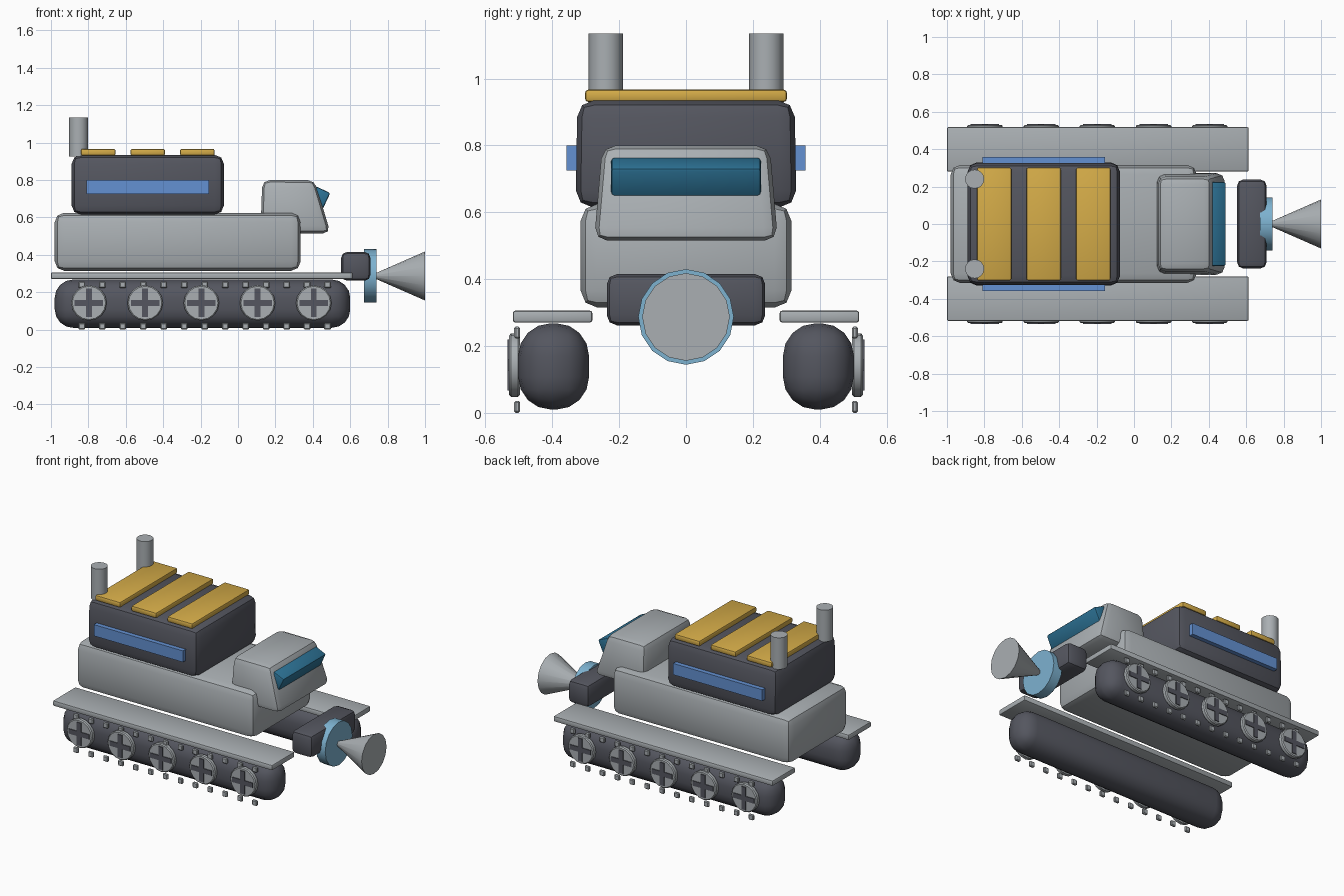
import bpy, bmesh, math
from mathutils import Matrix, Vector

if "Cube" in bpy.data.objects:
    bpy.data.objects.remove(bpy.data.objects["Cube"])


def material(name, rgb):
    m = bpy.data.materials.new(name)
    m.diffuse_color = (*rgb, 1)
    m.use_nodes = True
    m.node_tree.nodes["Principled BSDF"].inputs["Base Color"].default_value = m.diffuse_color
    return m


GREY = material("light_grey", (0.40, 0.43, 0.45))
DARK = material("dark_grey", (0.089, 0.093, 0.115))
YELLOW = material("yellow", (0.66, 0.41, 0.065))
BLUE = material("blue", (0.127, 0.283, 0.645))
TEAL = material("teal", (0.026, 0.171, 0.305))
SKY = material("light_blue", (0.205, 0.445, 0.631))


def finish(bm, name, mat):
    bmesh.ops.recalc_face_normals(bm, faces=bm.faces)
    me = bpy.data.meshes.new(name)
    bm.to_mesh(me)
    bm.free()
    me.materials.append(mat)
    ob = bpy.data.objects.new(name, me)
    bpy.context.collection.objects.link(ob)
    return ob


def box(name, mat, x, y, z, bevel=0.0, segs=2, shape=None):
    """Box between (min, max) pairs; shape may move corners before bevelling."""
    bm = bmesh.new()
    bmesh.ops.create_cube(bm, size=1)
    lo, hi = Vector((x[0], y[0], z[0])), Vector((x[1], y[1], z[1]))
    for v in bm.verts:
        sign = v.co * 2
        v.co = Vector([(a + b) / 2 + c * (b - a) for a, b, c in zip(lo, hi, v.co)])
        if shape:
            shape(v.co, sign)
    if bevel:
        bmesh.ops.bevel(bm, geom=bm.edges[:], offset=bevel, offset_type='OFFSET',
                        segments=segs, profile=0.5, affect='EDGES', clamp_overlap=True)
    return finish(bm, name, mat)


def tube(name, mat, centre, r1, r2, depth, axis='Z', sides=16, bevel=0.0):
    """Cylinder or cone along an axis (r1 at the low end)."""
    bm = bmesh.new()
    bmesh.ops.create_cone(bm, cap_ends=True, segments=sides, radius1=r1, radius2=r2, depth=depth)
    if bevel:
        rims = [e for e in bm.edges if abs(e.verts[0].co.z - e.verts[1].co.z) < 1e-5]
        bmesh.ops.bevel(bm, geom=rims, offset=bevel, segments=1, affect='EDGES')
    rot = {'Z': Matrix(), 'X': Matrix.Rotation(math.pi / 2, 4, 'Y'),
           'Y': Matrix.Rotation(-math.pi / 2, 4, 'X')}[axis]
    bm.transform(Matrix.Translation(centre) @ rot)
    return finish(bm, name, mat)


def span(side, a, b):
    return (a, b) if side > 0 else (-b, -a)


# Hull and engine block
box("hull", GREY, (-0.98, 0.335), (-0.315, 0.315), (0.315, 0.625), 0.05)


def engine_taper(co, s):
    if s.z > 0:
        co.y *= 0.985


box("engine_block", DARK, (-0.89, -0.075), (-0.33, 0.33), (0.615, 0.935), 0.05, 2, engine_taper)
for i, x in enumerate((-0.84, -0.575, -0.31)):
    box(f"roof_panel_{i}", YELLOW, (x, x + 0.185), (-0.302, 0.302), (0.93, 0.967), 0.01)


# Cab with a sloped front and narrower roof, and its tilted visor
def cab_taper(co, s):
    if s.z > 0:
        co.y *= 0.91
        co.x += -0.085 if s.x > 0 else 0.01


box("cab", GREY, (0.12, 0.495), (-0.275, 0.275), (0.515, 0.80), 0.04, 2, cab_taper)
visor = box("cab_visor", TEAL, (-0.042, 0.042), (-0.224, 0.224), (-0.048, 0.048), 0.01)
visor.data.transform(Matrix.Translation((0.435, 0, 0.705)) @ Matrix.Rotation(math.radians(25), 4, 'Y'))

# Nose block, mounting disc and flared horn
box("nose_block", DARK, (0.552, 0.708), (-0.237, 0.237), (0.262, 0.415), 0.03)
tube("nose_disc", SKY, (0.708, 0, 0.287), 0.143, 0.143, 0.066, 'X', 16)
tube("nose_horn", GREY, (0.86, 0, 0.287), 0.008, 0.131, 0.28, 'X', 16)

for s, side in ((-1, "front"), (1, "back")):
    # Exhaust and side stripe
    tube(f"{side}_exhaust", GREY, (-0.852, s * 0.24, 1.03), 0.051, 0.051, 0.21)
    box(f"{side}_stripe", BLUE, (-0.81, -0.155), span(s, 0.32, 0.357), (0.725, 0.80))
    # Track and fender
    box(f"{side}_track", DARK, (-0.98, 0.60), span(s, 0.29, 0.502), (0.01, 0.268), 0.098, 4)
    box(f"{side}_fender", GREY, (-1.0, 0.613), span(s, 0.28, 0.518), (0.27, 0.306), 0.008)
    # Wheels with dark crosses
    for i in range(5):
        x, z = -0.797 + i * 0.3005, 0.143
        tube(f"{side}_wheel_{i}", GREY, (x, s * 0.513, z), 0.095, 0.095, 0.032, 'Y', 16, 0.006)
        for part, dx, dz in (("bar", 0.076, 0.016), ("post", 0.016, 0.076)):
            box(f"{side}_wheel_{part}_{i}", DARK, (x - dx, x + dx),
                span(s, 0.52, 0.534), (z - dz, z + dz))
    # Tread studs along the top and bottom edges
    for i in range(13):
        x = -0.835 + i * 0.1095
        for row, z in (("upper", (0.222, 0.258)), ("lower", (0.0, 0.036))):
            box(f"{side}_{row}_stud_{i}", GREY, (x - 0.018, x + 0.018),
                span(s, 0.496, 0.514), z, 0.005, 1)

# Smooth rounded edges, keep hard ones
bpy.ops.object.select_all(action='SELECT')
bpy.context.view_layer.objects.active = visor
bpy.ops.object.shade_smooth_by_angle(angle=math.radians(30))
